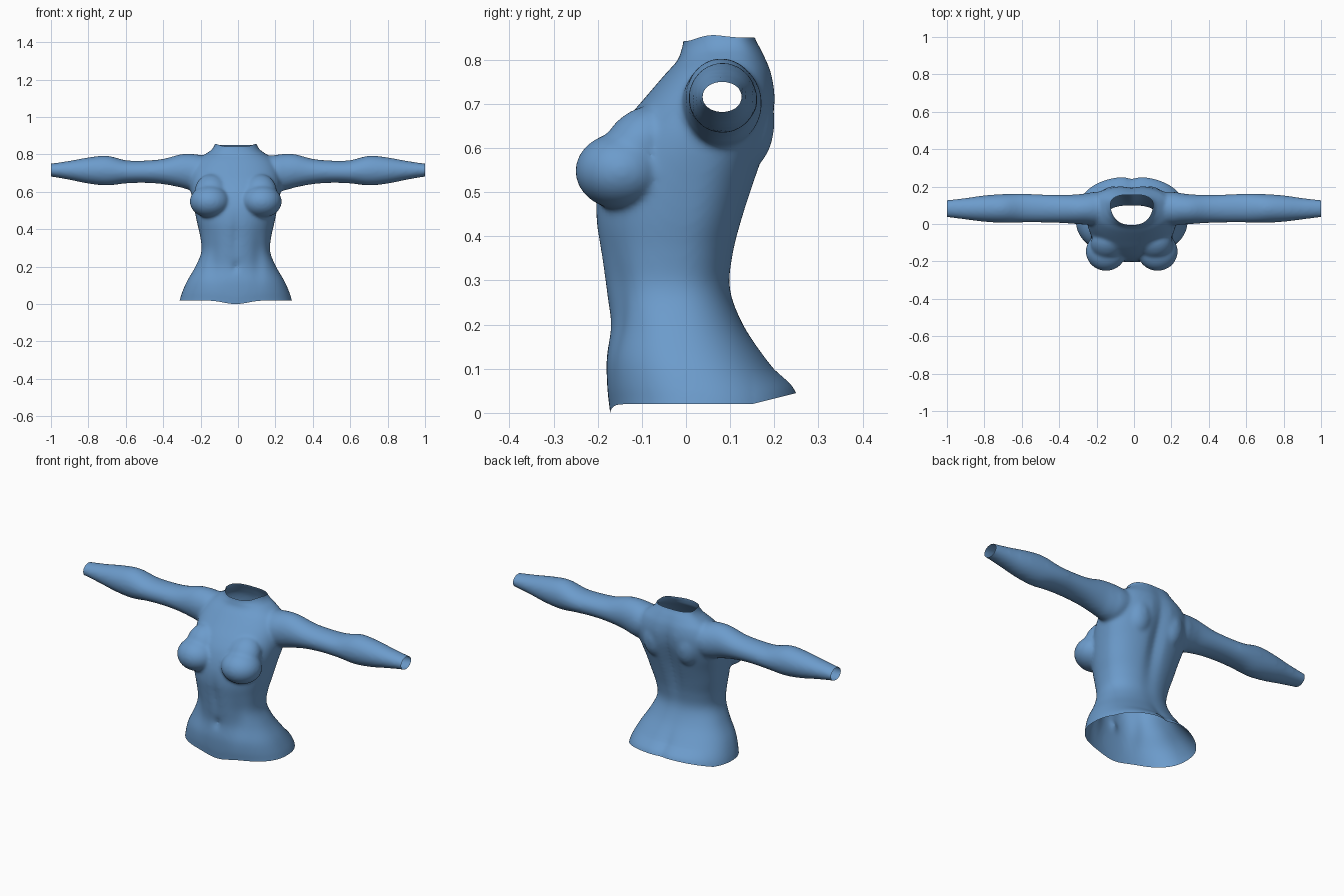
import bpy, bmesh, math
from mathutils import Vector, Matrix

if "Cube" in bpy.data.objects:
    bpy.data.objects.remove(bpy.data.objects["Cube"])

SEG = 64
OFF = -0.012          # the trunk leans very slightly to one side

skin = bpy.data.materials.new("soft blue")
skin.diffuse_color = (0.15, 0.33, 0.60, 1)
skin.use_nodes = True
skin.node_tree.nodes["Principled BSDF"].inputs["Base Color"].default_value = skin.diffuse_color


def bump(v, centre, width):
    return math.exp(-((v - centre) / width) ** 2)


def resample(rows, n=5):
    """Catmull-Rom interpolation of section rows."""
    out = []
    for i in range(len(rows) - 1):
        p = [rows[max(0, min(len(rows) - 1, i + k))] for k in (-1, 0, 1, 2)]
        for j in range(n):
            t = j / n
            out.append([0.5 * (2 * b + (c - a) * t + (2 * a - 5 * b + 4 * c - d) * t * t
                               + (3 * b - a - 3 * c + d) * t ** 3)
                        for a, b, c, d in zip(*p)])
    out.append(list(rows[-1]))
    return out


def loft(bm, rings):
    """Skin closed rings and cap both ends."""
    loops = [[bm.verts.new(p) for p in ring] for ring in rings]
    for a, b in zip(loops, loops[1:]):
        for i in range(SEG):
            k = (i + 1) % SEG
            bm.faces.new((a[i], a[k], b[k], b[i]))
    bm.faces.new(loops[0])
    bm.faces.new(loops[-1])


def spow(v, e):
    return math.copysign(abs(v) ** e, v)


# Trunk sections: height, half width, front y, back y, y of the widest point
TRUNK = [
    (-0.06, 0.320, -0.165, 0.270, 0.03),
    (0.02, 0.300, -0.172, 0.253, 0.03),
    (0.06, 0.288, -0.178, 0.236, 0.02),
    (0.12, 0.262, -0.180, 0.186, 0.00),
    (0.20, 0.216, -0.172, 0.131, -0.02),
    (0.28, 0.184, -0.182, 0.102, -0.03),
    (0.36, 0.190, -0.194, 0.110, -0.02),
    (0.44, 0.208, -0.205, 0.131, 0.00),
    (0.52, 0.224, -0.200, 0.157, 0.02),
    (0.60, 0.240, -0.175, 0.184, 0.05),
    (0.66, 0.245, -0.138, 0.200, 0.07),
    (0.72, 0.235, -0.088, 0.204, 0.08),
    (0.77, 0.205, -0.045, 0.196, 0.09),
    (0.80, 0.165, -0.018, 0.184, 0.10),
    (0.825, 0.130, -0.010, 0.172, 0.11),
    (0.85, 0.113, -0.006, 0.158, 0.11),
    (0.90, 0.108, -0.004, 0.145, 0.10),
]


def trunk_ring(row):
    z, w, front, back, mid = row
    ring = []
    for i in range(SEG):
        a = 2 * math.pi * i / SEG
        x, s = w * spow(math.cos(a), 0.88), spow(math.sin(a), 0.88)
        if s > 0:
            y = mid + s * (back - mid)
            y -= 0.022 * bump(x, 0, 0.035) * bump(z, 0.56, 0.2)      # spine
            y -= 0.015 * bump(x, 0, 0.03) * bump(z, 0.05, 0.1)
        else:
            y = mid + s * (mid - front)
            y += 0.010 * bump(x, 0, 0.02) * bump(z, 0.36, 0.1)       # belly line
            y += 0.014 * bump(x, 0, 0.018) * bump(z, 0.2, 0.025)     # navel
            y += 0.010 * bump(abs(x), 0.12, 0.03) * bump(z, 0.25, 0.12)
        ring.append((x + OFF, y, z))
    return ring


# Arm sections: distance out, top z, bottom z, front y, back y
ARM = [
    (0.10, 0.785, 0.640, 0.010, 0.165),
    (0.20, 0.797, 0.605, -0.008, 0.172),
    (0.25, 0.803, 0.608, -0.004, 0.165),
    (0.31, 0.800, 0.624, 0.000, 0.158),
    (0.40, 0.776, 0.641, 0.006, 0.156),
    (0.50, 0.767, 0.648, 0.008, 0.158),
    (0.60, 0.769, 0.645, 0.008, 0.162),
    (0.70, 0.793, 0.634, 0.006, 0.160),
    (0.80, 0.784, 0.644, 0.012, 0.153),
    (0.90, 0.766, 0.664, 0.024, 0.139),
    (1.00, 0.751, 0.681, 0.036, 0.128),
    (1.06, 0.746, 0.684, 0.038, 0.124),
]


def arm_ring(row, side):
    x, top, low, front, back = row
    return [(side * x,
             (front + back) / 2 + (back - front) / 2 * math.cos(2 * math.pi * i / SEG),
             (top + low) / 2 + (top - low) / 2 * math.sin(2 * math.pi * i / SEG))
            for i in range(SEG)]


bm = bmesh.new()
loft(bm, [trunk_ring(r) for r in resample(TRUNK)])
for side in (-1, 1):
    loft(bm, [arm_ring(r, side) for r in resample(ARM)])
    # Bust: a full lower form and a slope running up to the collar
    for centre, size, tilt in (
            ((side * 0.138 + OFF, -0.147, 0.548), (0.108, 0.104, 0.087), 0),
            ((side * 0.130 + OFF, -0.110, 0.600), (0.090, 0.075, 0.105), -0.65)):
        m = (Matrix.Translation(centre) @ Matrix.Rotation(tilt, 4, 'X')
             @ Matrix.Diagonal((*size, 1)))
        bmesh.ops.create_uvsphere(bm, u_segments=40, v_segments=24, radius=1, matrix=m)
    # Shoulder blades
    m = (Matrix.Translation((side * 0.10 + OFF, 0.135, 0.66))
         @ Matrix.Diagonal((0.075, 0.066, 0.11, 1)))
    bmesh.ops.create_uvsphere(bm, u_segments=32, v_segments=20, radius=1, matrix=m)
bmesh.ops.recalc_face_normals(bm, faces=bm.faces)

mesh = bpy.data.meshes.new("torso")
bm.to_mesh(mesh)
bm.free()
torso = bpy.data.objects.new("torso", mesh)
bpy.context.collection.objects.link(torso)

# Fuse the parts into one skin and soften the joins
fuse = torso.modifiers.new("fuse", 'REMESH')
fuse.mode = 'VOXEL'
fuse.voxel_size = 0.008
soften = torso.modifiers.new("soften", 'SMOOTH')
soften.factor = 0.5
soften.iterations = 14
graph = bpy.context.evaluated_depsgraph_get()
fused = bpy.data.meshes.new_from_object(torso.evaluated_get(graph))
torso.modifiers.clear()
torso.data = fused

# Open the waist, neck and wrists
bm = bmesh.new()
bm.from_mesh(fused)
for point, normal in (((0, 0, 0.02), (0, 0, -1)), ((0, 0, 0.85), (0, 0, 1)),
                      ((1, 0, 0), (1, 0, 0)), ((-1, 0, 0), (-1, 0, 0))):
    bmesh.ops.bisect_plane(bm, geom=bm.verts[:] + bm.edges[:] + bm.faces[:],
                           plane_co=Vector(point), plane_no=Vector(normal),
                           clear_outer=True)
# Wavy hem and collar
for v in bm.verts:
    x, y, z = v.co
    hem = max(0, 1 - (z - 0.02) / 0.08)
    if y < 0:
        v.co.z -= 0.02 * hem * bump(x, OFF, 0.09) * min(1, -y / 0.15)
    else:
        v.co.z += 0.025 * hem * max(0, (y - 0.15) / 0.1)
    collar = max(0, (z - 0.82) / 0.03)
    if abs(x) < 0.2:
        v.co.z += collar * (0.006 * bump(y, 0.06, 0.04) - 0.008 * bump(y, 0, 0.03))
for f in bm.faces:
    f.smooth = True
bm.to_mesh(fused)
bm.free()
fused.materials.clear()
fused.materials.append(skin)
